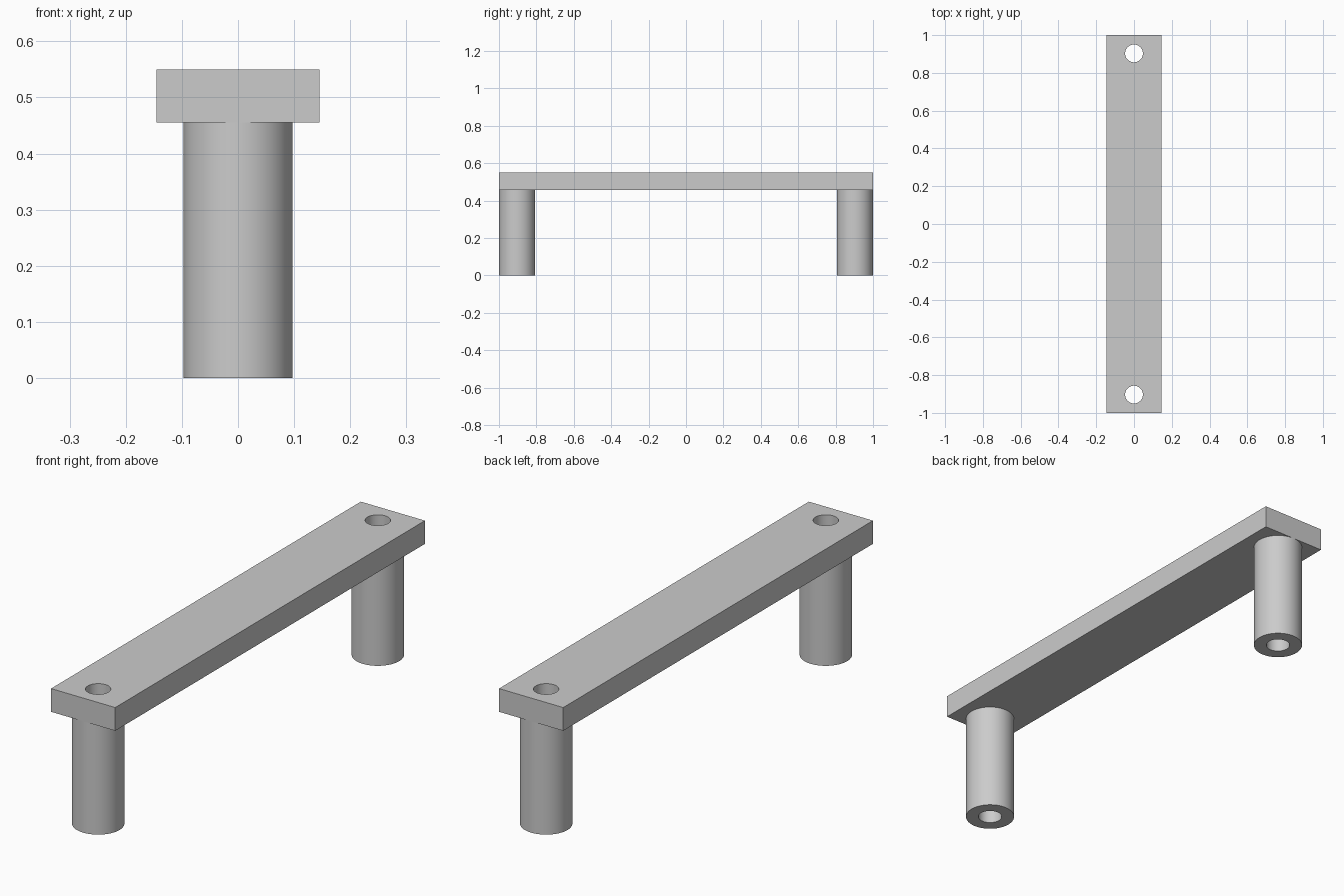
import bpy
import bmesh
from mathutils import Matrix
from math import radians

LENGTH, WIDTH = 2.0, 0.29
BAR_BOTTOM, BAR_TOP = 0.455, 0.55
LEG_RADIUS, HOLE_RADIUS = 0.097, 0.047
LEG_Y = LENGTH / 2 - LEG_RADIUS
SIDES = 64

if "Cube" in bpy.data.objects:
    bpy.data.objects.remove(bpy.data.objects["Cube"], do_unlink=True)

grey = bpy.data.materials.new("plain_grey")
grey.use_nodes = True
grey.diffuse_color = (0.6, 0.6, 0.6, 1)
grey.node_tree.nodes["Principled BSDF"].inputs["Base Color"].default_value = grey.diffuse_color


def finish(name, bm):
    """Turn a bmesh into a named grey object."""
    bmesh.ops.recalc_face_normals(bm, faces=bm.faces)
    mesh = bpy.data.meshes.new(name)
    bm.to_mesh(mesh)
    bm.free()
    mesh.materials.append(grey)
    obj = bpy.data.objects.new(name, mesh)
    bpy.context.collection.objects.link(obj)
    return obj


def activate(obj):
    bpy.ops.object.select_all(action="DESELECT")
    obj.select_set(True)
    bpy.context.view_layer.objects.active = obj


def smooth(obj):
    activate(obj)
    bpy.ops.object.shade_smooth_by_angle(angle=radians(30))


def tube_leg(name, y):
    """Hollow leg, lathed; its open top is closed by the bar above."""
    bm = bmesh.new()
    profile = [(HOLE_RADIUS, BAR_BOTTOM), (HOLE_RADIUS, 0),
               (LEG_RADIUS, 0), (LEG_RADIUS, BAR_BOTTOM)]
    verts = [bm.verts.new((r, 0, z)) for r, z in profile]
    edges = [bm.edges.new(pair) for pair in zip(verts, verts[1:])]
    bmesh.ops.spin(bm, geom=verts + edges, cent=(0, 0, 0), axis=(0, 0, 1),
                   angle=radians(360), steps=SIDES, use_merge=True)
    bmesh.ops.remove_doubles(bm, verts=bm.verts, dist=0.0001)
    bmesh.ops.translate(bm, verts=bm.verts, vec=(0, y, 0))
    smooth(finish(name, bm))


# Flat bar
bm = bmesh.new()
thickness = BAR_TOP - BAR_BOTTOM
middle = (BAR_TOP + BAR_BOTTOM) / 2
bmesh.ops.create_cube(bm, size=1, matrix=Matrix.Translation((0, 0, middle))
                      @ Matrix.Diagonal((WIDTH, LENGTH, thickness, 1)))
bar = finish("bar", bm)

# Bolt holes through the bar, in line with the legs
bm = bmesh.new()
for y in (-LEG_Y, LEG_Y):
    bmesh.ops.create_cone(bm, cap_ends=True, segments=SIDES, radius1=HOLE_RADIUS,
                          radius2=HOLE_RADIUS, depth=thickness * 2,
                          matrix=Matrix.Translation((0, y, middle)))
cutter = finish("hole_cutter", bm)
cutter.hide_render = True
cut = bar.modifiers.new("holes", "BOOLEAN")
cut.operation = "DIFFERENCE"
cut.solver = "EXACT"
cut.object = cutter
activate(bar)
bpy.ops.object.modifier_apply(modifier=cut.name)
bpy.data.objects.remove(cutter, do_unlink=True)
smooth(bar)

# Legs
tube_leg("front_leg", -LEG_Y)
tube_leg("back_leg", LEG_Y)
